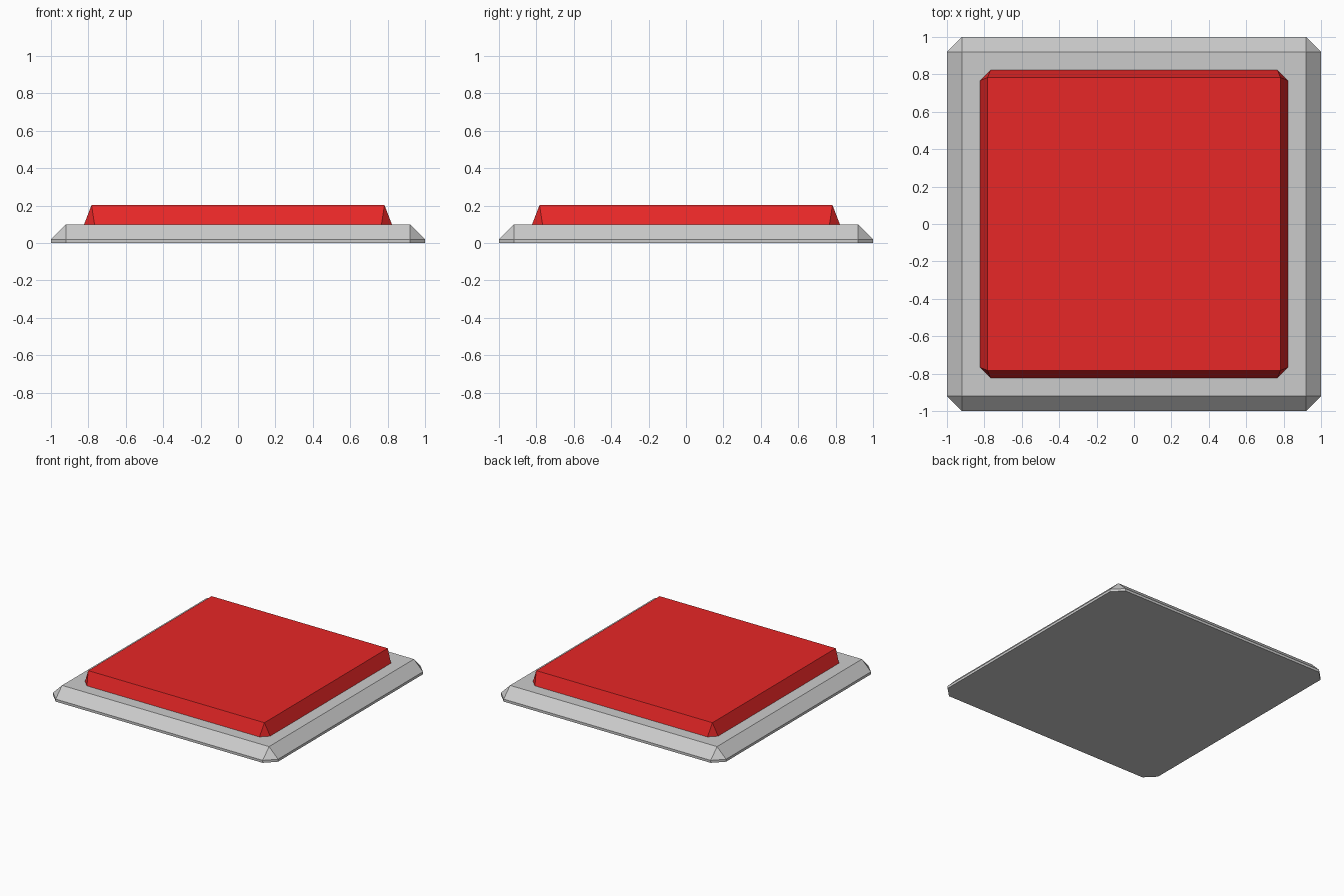
import bpy, bmesh

if "Cube" in bpy.data.objects:
    bpy.data.objects.remove(bpy.data.objects["Cube"])

def octagon(h, c):
    # square of half-width h with corners cut back to c
    return [(c, -h), (h, -c), (h, c), (c, h), (-c, h), (-h, c), (-h, -c), (-c, -h)]

def plate(name, half, cut, top_half, z0, z_edge, z1, color=None):
    bm = bmesh.new()
    ring = [bm.verts.new((x, y, z0)) for x, y in octagon(half, cut)]
    bm.faces.new(ring[::-1])
    # optional straight rim
    if z_edge > z0:
        upper = [bm.verts.new((x, y, z_edge)) for x, y in octagon(half, cut)]
        for i in range(8):
            j = (i + 1) % 8
            bm.faces.new((ring[i], ring[j], upper[j], upper[i]))
        ring = upper
    # sloped sides up to a square top, with triangular corners
    t = top_half
    top = [bm.verts.new((x, y, z1)) for x, y in ((t, -t), (t, t), (-t, t), (-t, -t))]
    for i in range(4):
        a, b, c = ring[2 * i], ring[2 * i + 1], ring[(2 * i + 2) % 8]
        bm.faces.new((a, b, top[i]))
        bm.faces.new((b, c, top[(i + 1) % 4], top[i]))
    bm.faces.new(top)
    bmesh.ops.recalc_face_normals(bm, faces=bm.faces)
    me = bpy.data.meshes.new(name)
    bm.to_mesh(me)
    bm.free()
    ob = bpy.data.objects.new(name, me)
    bpy.context.collection.objects.link(ob)
    if color:
        mat = bpy.data.materials.new(name + "_red")
        mat.diffuse_color = color
        mat.use_nodes = True
        mat.node_tree.nodes["Principled BSDF"].inputs["Base Color"].default_value = mat.diffuse_color
        me.materials.append(mat)
    return ob

# Grey bevelled base and red raised pad
plate("base_plate", 1.0, 0.92, 0.92, 0.0, 0.02, 0.10)
plate("button_pad", 0.823, 0.767, 0.783, 0.10, 0.10, 0.203, (0.8, 0.02, 0.02, 1))
